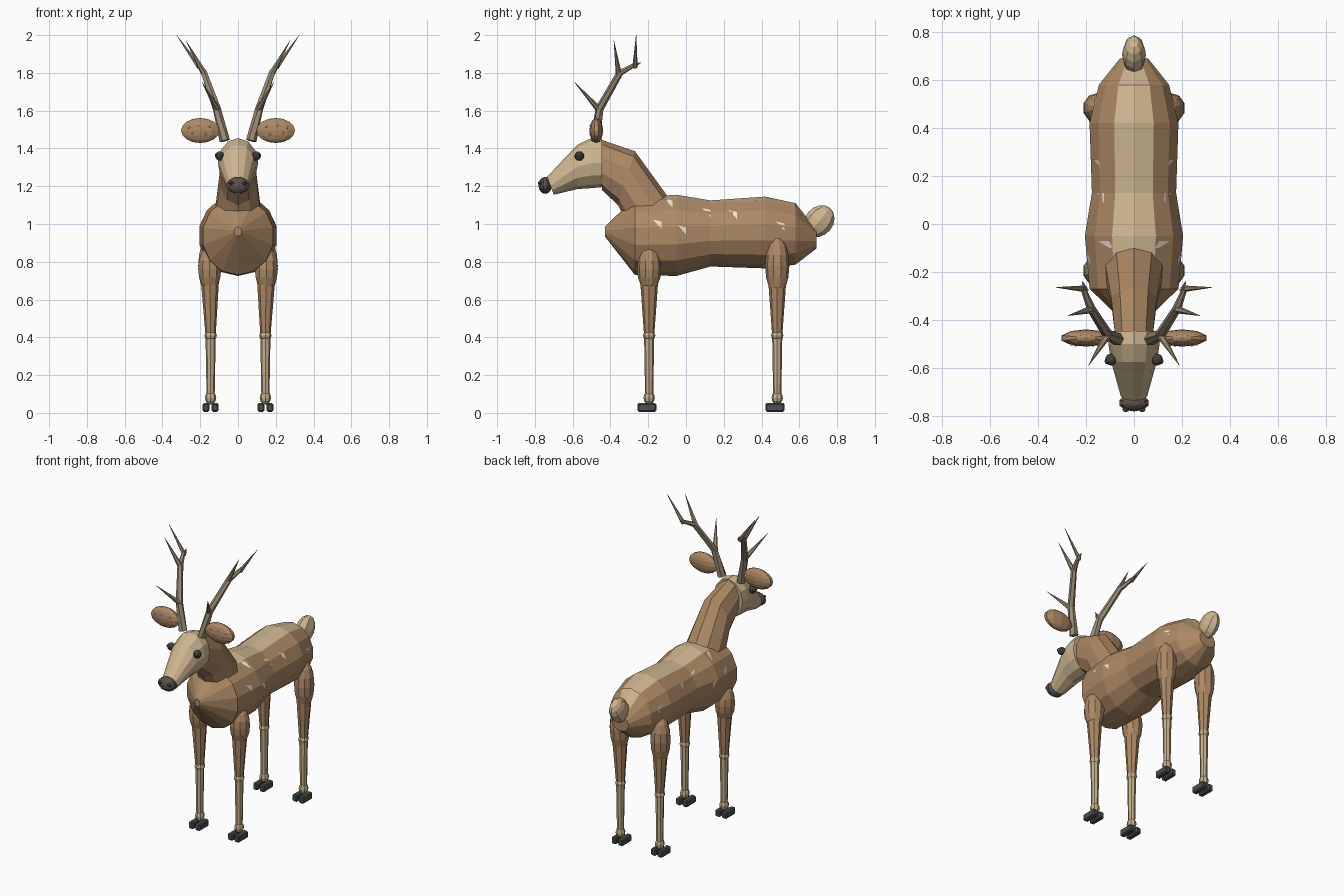
import bpy, bmesh, math
from mathutils import Vector, Matrix
from mathutils.bvhtree import BVHTree

if "Cube" in bpy.data.objects:
    bpy.data.objects.remove(bpy.data.objects["Cube"])

COL = {"brown": (.42, .25, .13), "tan": (.62, .47, .28), "leg": (.56, .43, .26), "antler": (.33, .26, .18),
       "dark": (.06, .05, .04), "hoof": (.07, .08, .08), "nose": (.11, .08, .07), "spot": (.85, .78, .65)}
MAT = {}
for name, c in COL.items():
    MAT[name] = bpy.data.materials.new(name)
    MAT[name].diffuse_color = (*c, 1)


def finish(bm, name, *mats):
    bmesh.ops.recalc_face_normals(bm, faces=bm.faces)
    me = bpy.data.meshes.new(name)
    bm.to_mesh(me)
    bm.free()
    for m in mats:
        me.materials.append(MAT[m])
    ob = bpy.data.objects.new(name, me)
    bpy.context.collection.objects.link(ob)
    return ob


def skin(bm, rings):
    """Bridge vertex rings into a closed tube."""
    rows = [[bm.verts.new(p) for p in r] for r in rings]
    n = len(rows[0])
    for a, b in zip(rows, rows[1:]):
        for i in range(n):
            bm.faces.new((a[i], a[(i + 1) % n], b[(i + 1) % n], b[i]))
    bm.faces.new(rows[0])
    bm.faces.new(rows[-1][::-1])


def loft(sections, n):
    """Sections: top (y, z), bottom (y, z), half width."""
    bm = bmesh.new()
    rings = []
    for ty, tz, by, bz, hx in sections:
        t, b = Vector((0, ty, tz)), Vector((0, by, bz))
        c, u = (t + b) / 2, (t - b) / 2
        rings.append([c + u * math.cos(2 * math.pi * i / n) + Vector((hx * math.sin(2 * math.pi * i / n), 0, 0))
                      for i in range(n)])
    skin(bm, rings)
    return bm


def ball(name, loc, r, mat, u=10, v=8, rot=None):
    bm = bmesh.new()
    m = Matrix.Translation(loc) @ (rot or Matrix()) @ Matrix.Diagonal((*r, 1))
    bmesh.ops.create_uvsphere(bm, u_segments=u, v_segments=v, radius=1, matrix=m)
    return finish(bm, name, mat)


def tube(bm, pts, n):
    """Points: x, y, z, radius."""
    rings = []
    for i, p in enumerate(pts):
        d = Vector(pts[min(i + 1, len(pts) - 1)][:3]) - Vector(pts[max(i - 1, 0)][:3])
        q = d.to_track_quat('Z', 'Y')
        rings.append([Vector(p[:3]) + q @ Vector((p[3] * math.cos(a), p[3] * math.sin(a), 0))
                      for a in (2 * math.pi * k / n for k in range(n))])
    skin(bm, rings)


# Body with tan stripe along the back
bm = loft([(-.43, .985, -.43, .935, .02), (-.27, 1.14, -.27, .73, .19), (-.05, 1.155, -.05, .725, .21),
           (.13, 1.125, .13, .775, .18), (.42, 1.145, .42, .765, .19), (.58, 1.11, .58, .785, .15),
           (.69, .97, .69, .87, .06)], 14)
bmesh.ops.recalc_face_normals(bm, faces=bm.faces)
for f in bm.faces:
    c = f.calc_center_median()
    if abs(c.x) < .06 and f.normal.z > .5 and c.y > -.27:
        f.material_index = 1
tree = BVHTree.FromBMesh(bm)
finish(bm, "body", "brown", "tan")

# Pale coat spots laid on the flanks
bm = bmesh.new()
for s in (1, -1):
    for y, z in ((-.15, 1.0), (-.09, 1.11), (-.02, .97), (.11, 1.06), (.25, 1.05), (.5, .99)):
        vs = []
        for dy, dz in ((-.025, .022), (.02, .012), (.02, -.025)):
            p, nrm, _, _ = tree.ray_cast(Vector((s, y + dy, z + dz)), Vector((-s, 0, 0)))
            vs.append(bm.verts.new(p + nrm * .003))
        bm.faces.new(vs if s < 0 else vs[::-1])
finish(bm, "coat_spots", "spot")

# Neck, head, nose, tail
finish(loft([(-.445, 1.445, -.445, 1.18, .085), (-.27, 1.385, -.36, 1.10, .10),
             (-.10, 1.15, -.31, 1.0, .125)], 10), "neck", "brown")
finish(loft([(-.445, 1.45, -.445, 1.195, .105), (-.50, 1.455, -.50, 1.19, .107), (-.575, 1.42, -.575, 1.185, .095),
             (-.735, 1.25, -.70, 1.155, .055)], 12), "head", "tan")
ball("nose", (0, -.745, 1.205), (.064, .036, .045), "nose")
ball("tail", (0, .705, 1.015), (.05, .075, .09), "tan", 8, 8, Matrix.Rotation(math.radians(-40), 4, 'X'))

for s, side in ((1, "left"), (-1, "right")):
    # Face details
    ball(side + "_nostril", (s * .034, -.772, 1.217), (.014, .012, .01), "dark", 8, 6)
    ball(side + "_eye", (s * .096, -.565, 1.36), (.025, .025, .025), "dark", 10, 8)
    ball(side + "_pupil", (s * .113, -.572, 1.364), (.01, .012, .012), "hoof", 8, 6)
    ball(side + "_ear", (s * .2, -.475, 1.495), (.107, .036, .066), "brown", 10, 8)
    bm = bmesh.new()
    for dx, dz in ((-.05, .02), (-.03, -.02), (.01, .025), (.04, -.015), (.06, .015)):
        k = math.sqrt(1 - (dx / .107) ** 2 - (dz / .066) ** 2)
        bmesh.ops.create_icosphere(bm, subdivisions=1, radius=.006, matrix=Matrix.Translation(
            (s * (.2 + dx), -.475 - .034 * k, 1.495 + dz)))
    finish(bm, side + "_ear_spots", "spot")

    # Antler: main beam plus tines
    bm = bmesh.new()
    for path in (((.07, -.48, 1.44, .028), (.112, -.458, 1.61, .022), (.18, -.35, 1.80, .018), (.215, -.26, 1.85, .01)),
                 ((.105, -.455, 1.60, .018), (.19, -.59, 1.75, .001)),
                 ((.175, -.355, 1.79, .017), (.275, -.382, 1.97, .001)),
                 ((.205, -.27, 1.83, .014), (.325, -.264, 2.0, .001)),
                 ((.2, -.28, 1.835, .012), (.215, -.24, 1.855, .002))):
        tube(bm, [(s * x, y, z, r) for x, y, z, r in path], 6)
    finish(bm, side + "_antler", "antler")

    # Legs
    for y, part, zc, rz in ((-.195, "front", .762, .12), (.483, "hind", .777, .155)):
        leg = side + "_" + part
        x = s * .145
        ball(leg + "_thigh", (s * .15, y, zc), (.064, .064, rz), "brown", 10, 8)
        bm = bmesh.new()
        tube(bm, [(x, y, .41, .027), (s * .15, y, .80, .055)], 8)
        finish(bm, leg + "_upper_leg", "brown")
        ball(leg + "_knee", (x, y, .41), (.033, .033, .028), "leg", 8, 6)
        bm = bmesh.new()
        tube(bm, [(x, y, .06, .021), (x, y, .41, .027)], 8)
        finish(bm, leg + "_lower_leg", "leg")
        ball(leg + "_ankle", (x, y, .08), (.03, .03, .036), "leg", 8, 6)
        bm = bmesh.new()
        for dx in (-.024, .024):
            bmesh.ops.create_cube(bm, size=1, matrix=Matrix.Translation((x + dx, y - .012, .029))
                                  @ Matrix.Diagonal((.036, .1, .046, 1)))
        bmesh.ops.bevel(bm, geom=bm.edges[:], offset=.007, segments=1, affect='EDGES')
        finish(bm, leg + "_hooves", "hoof")

for m in bpy.data.materials:
    if m.users and not m.is_grease_pencil:
        m.use_nodes = True
        m.node_tree.nodes["Principled BSDF"].inputs["Base Color"].default_value = m.diffuse_color
